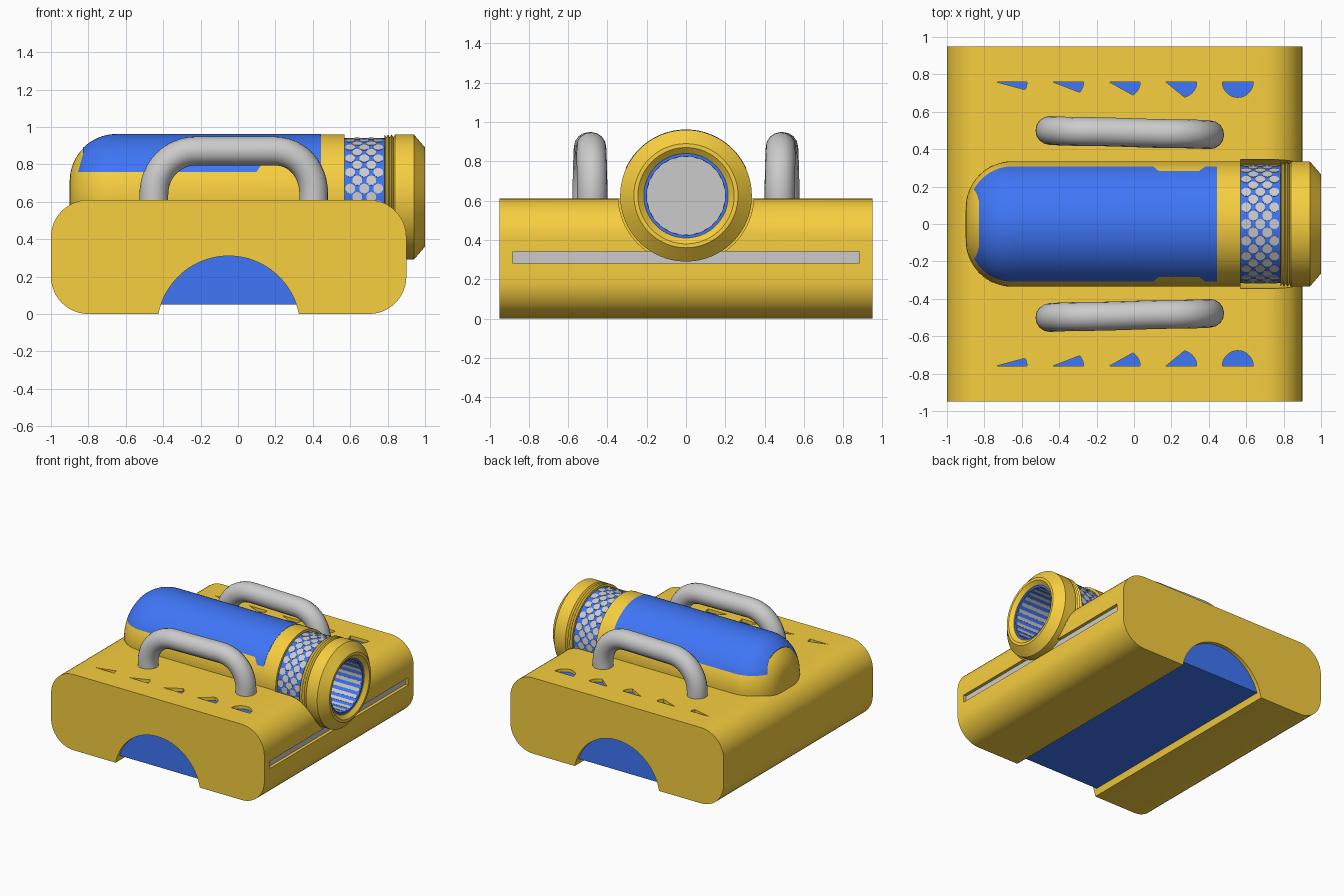
import bpy, bmesh
from math import sin, cos, pi, radians, asin
from mathutils import Matrix, Vector

if "Cube" in bpy.data.objects:
    bpy.data.objects.remove(bpy.data.objects["Cube"])

AXIS_Z = 0.625          # height of the barrel axis


def material(name, rgb):
    m = bpy.data.materials.new(name)
    m.diffuse_color = (*rgb, 1)
    m.use_nodes = True
    m.node_tree.nodes["Principled BSDF"].inputs["Base Color"].default_value = m.diffuse_color
    return m


YELLOW = material("yellow", (0.93, 0.62, 0.05))
BLUE = material("blue", (0.05, 0.18, 0.93))


def finish(name, bm, mat=None, smooth=True):
    bmesh.ops.recalc_face_normals(bm, faces=bm.faces)
    me = bpy.data.meshes.new(name)
    bm.to_mesh(me)
    bm.free()
    ob = bpy.data.objects.new(name, me)
    bpy.context.collection.objects.link(ob)
    if mat:
        me.materials.append(mat)
    if smooth:
        shade(ob)
    return ob


def select(ob):
    bpy.ops.object.select_all(action='DESELECT')
    ob.select_set(True)
    bpy.context.view_layer.objects.active = ob


def shade(ob):
    select(ob)
    bpy.ops.object.shade_smooth_by_angle(angle=radians(30))


def prism(name, pts, offset, mat=None):
    """Extrude a closed 3D polygon by an offset vector."""
    bm = bmesh.new()
    f = bm.faces.new([bm.verts.new(p) for p in pts])
    ext = bmesh.ops.extrude_face_region(bm, geom=[f])["geom"]
    bmesh.ops.translate(bm, vec=offset, verts=[v for v in ext if isinstance(v, bmesh.types.BMVert)])
    return finish(name, bm, mat)


def lathe(name, profile, mat=None, closed=False, steps=96):
    """Revolve (x, radius) points around the barrel axis."""
    bm = bmesh.new()
    vs = [bm.verts.new((x, 0, AXIS_Z + r)) for x, r in profile]
    es = [bm.edges.new(p) for p in zip(vs, vs[1:])]
    if closed:
        es.append(bm.edges.new((vs[-1], vs[0])))
    bmesh.ops.spin(bm, geom=vs + es, cent=(0, 0, AXIS_Z), axis=(1, 0, 0),
                   angle=2 * pi, steps=steps, use_duplicate=False)
    bmesh.ops.remove_doubles(bm, verts=bm.verts, dist=1e-5)
    return finish(name, bm, mat)


def boolean(ob, cutter, op='DIFFERENCE'):
    mod = ob.modifiers.new("cut", 'BOOLEAN')
    mod.object, mod.operation, mod.solver = cutter, op, 'EXACT'
    select(ob)
    bpy.ops.object.modifier_apply(modifier=mod.name)
    bpy.data.objects.remove(cutter)


def arc(cx, cz, r, a0, a1, n):
    return [(cx + r * cos(radians(a0 + (a1 - a0) * i / n)),
             cz + r * sin(radians(a0 + (a1 - a0) * i / n))) for i in range(n + 1)]


# body: rounded block with an arched tunnel underneath
R, CZ, CX = 0.382, -0.072, -0.05
low = math_a = asin(-CZ / R) * 180 / pi
outline = (arc(0.7, 0.2, 0.2, -90, 0, 12) + arc(0.7, 0.41, 0.2, 0, 90, 12)
           + arc(-0.8, 0.41, 0.2, 90, 180, 12) + arc(-0.8, 0.2, 0.2, 180, 270, 12)
           + arc(CX, CZ, R, 180 - low, low, 40))
body = prism("body", [(x, -0.95, z) for x, z in outline], (0, 1.9, 0), YELLOW)

# tunnel filler, slightly recessed
a = asin((0.05 - CZ) / R) * 180 / pi
prism("tunnel_core", [(x, -0.92, z) for x, z in arc(CX, CZ, R, 180 - a, a, 40)], (0, 1.84, 0), BLUE)

# seat for the barrel cut out of the body
boolean(body, lathe("cutter", [(0.08, 0), (0.08, 0.3), (0.57, 0.3), (0.57, 0.345), (1.1, 0.345), (1.1, 0)]))

# long slot on the right side with a grey strip inside
slot = [(-0.88, 0.28), (0.88, 0.28), (0.88, 0.34), (-0.88, 0.34)]
boolean(body, prism("cutter", [(0.87, y, z) for y, z in slot], (0.1, 0, 0)))
prism("slot_strip", [(0.86, y, z) for y, z in slot], (0.015, 0, 0))

# deck vents: half discs opening step by step, mirrored in y
for i, sweep in enumerate((30, 42, 58, 78, 180)):
    cx = -0.655 + 0.3025 * i
    shape = arc(cx, 0, 0.083, 0, sweep, 14)
    if sweep < 180:
        shape.append((cx - 0.083, 0))
    for s in (-1, 1):
        pts = [(x, s * (0.76 - h), 0.58) for x, h in shape]
        boolean(body, prism("cutter", pts, (0, 0, 0.1)))
        prism("vent_insert", [(x, y, 0.57) for x, y, z in pts], (0, 0, 0.015), BLUE)
shade(body)


# barrel shell with domed rear end and open bore
def shell(name, grow, bore, end, mat):
    dome = [(x, r) for x, r in arc(-0.65, 0.085, 0.25 + grow, 180, 90, 16)]
    return lathe(name, [(dome[0][0], 0)] + dome + [(0.57, 0.335 + grow), (0.57, bore), (end, bore), (end, 0)], mat)


shell("barrel", 0, 0.215, 0.1, YELLOW)

# blue canopy over the top of the barrel
canopy = shell("canopy", 0.002, 0.3, -0.6, BLUE)
edge = [(-0.855, 0.76), (0.1, 0.76), (0.13, 0.805), (0.35, 0.805), (0.385, 0.76),
        (0.445, 0.76), (0.445, 1.1), (-0.815, 1.1), (-0.83, 0.85)]
boolean(canopy, prism("cutter", [(x, -0.5, z) for x, z in edge], (0, 1, 0)), 'INTERSECT')
shade(canopy)

# perforated neck band
lathe("neck_band", [(0.56, 0.315), (0.79, 0.315), (0.79, 0.215), (0.56, 0.215)], BLUE, True)
bm = bmesh.new()
for col in range(5):
    for k in range(22):
        t = 2 * pi * (k + 0.5 * (col % 2)) / 22
        m = (Matrix.Translation((0.6 + 0.0375 * col, 0, AXIS_Z)) @ Matrix.Rotation(t, 4, 'X')
             @ Matrix.Translation((0, 0, 0.3155)))
        bmesh.ops.create_cone(bm, cap_ends=True, segments=14, radius1=0.027, radius2=0.027, depth=0.003, matrix=m)
finish("neck_dots", bm)

# threaded collar with bevelled muzzle
thread = [(0.783 + 0.0095 * i, 0.335 if i % 2 == 0 else 0.32) for i in range(7)]
lathe("collar", [(0.783, 0.215)] + thread
      + [(0.94, 0.335), (1.0, 0.265), (1.0, 0.245), (0.975, 0.215)], YELLOW, True)

# bore lining, its stripes and the end disc
lathe("bore_lining", [(0.1, 0.2), (0.97, 0.2), (0.97, 0.217), (0.1, 0.217)], BLUE, True)
lathe("bore_end", [(0.1, 0), (0.1, 0.2), (0.12, 0.2), (0.12, 0)])
bm = bmesh.new()
for k in range(24):
    m = (Matrix.Translation((0.54, 0, AXIS_Z)) @ Matrix.Rotation(2 * pi * k / 24, 4, 'X')
         @ Matrix.Translation((0, 0, 0.199)) @ Matrix.Diagonal((0.84, 0.026, 0.003, 1)))
    bmesh.ops.create_cube(bm, size=1, matrix=m)
finish("bore_stripes", bm, smooth=False)

# carrying handles
for s in (-1, 1):
    cu = bpy.data.curves.new("handle", 'CURVE')
    cu.dimensions = '3D'
    cu.bevel_depth, cu.bevel_resolution, cu.resolution_u = 0.077, 6, 12
    cu.use_fill_caps = True
    sp = cu.splines.new('BEZIER')
    # x, z, incoming and outgoing handle offsets
    pts = [(-0.45, 0.55, (0, -.03), (0, .03)), (-0.45, 0.64, (0, -.03), (0, .13)),
           (-0.22, 0.872, (-.13, 0), (.08, 0)), (0.19, 0.872, (-.08, 0), (.13, 0)),
           (0.405, 0.64, (0, .13), (0, -.03)), (0.405, 0.55, (0, .03), (0, -.03))]
    sp.bezier_points.add(len(pts) - 1)
    for bp, (x, z, i, o) in zip(sp.bezier_points, pts):
        bp.handle_left_type = bp.handle_right_type = 'FREE'
        bp.co = Vector((x, s * (0.488 - 0.012 * x / 0.45), z))
        bp.handle_left = bp.co + Vector((i[0], 0, i[1]))
        bp.handle_right = bp.co + Vector((o[0], 0, o[1]))
    ob = bpy.data.objects.new("handle", cu)
    bpy.context.collection.objects.link(ob)
    select(ob)
    bpy.ops.object.convert(target='MESH')
    shade(bpy.context.object)
